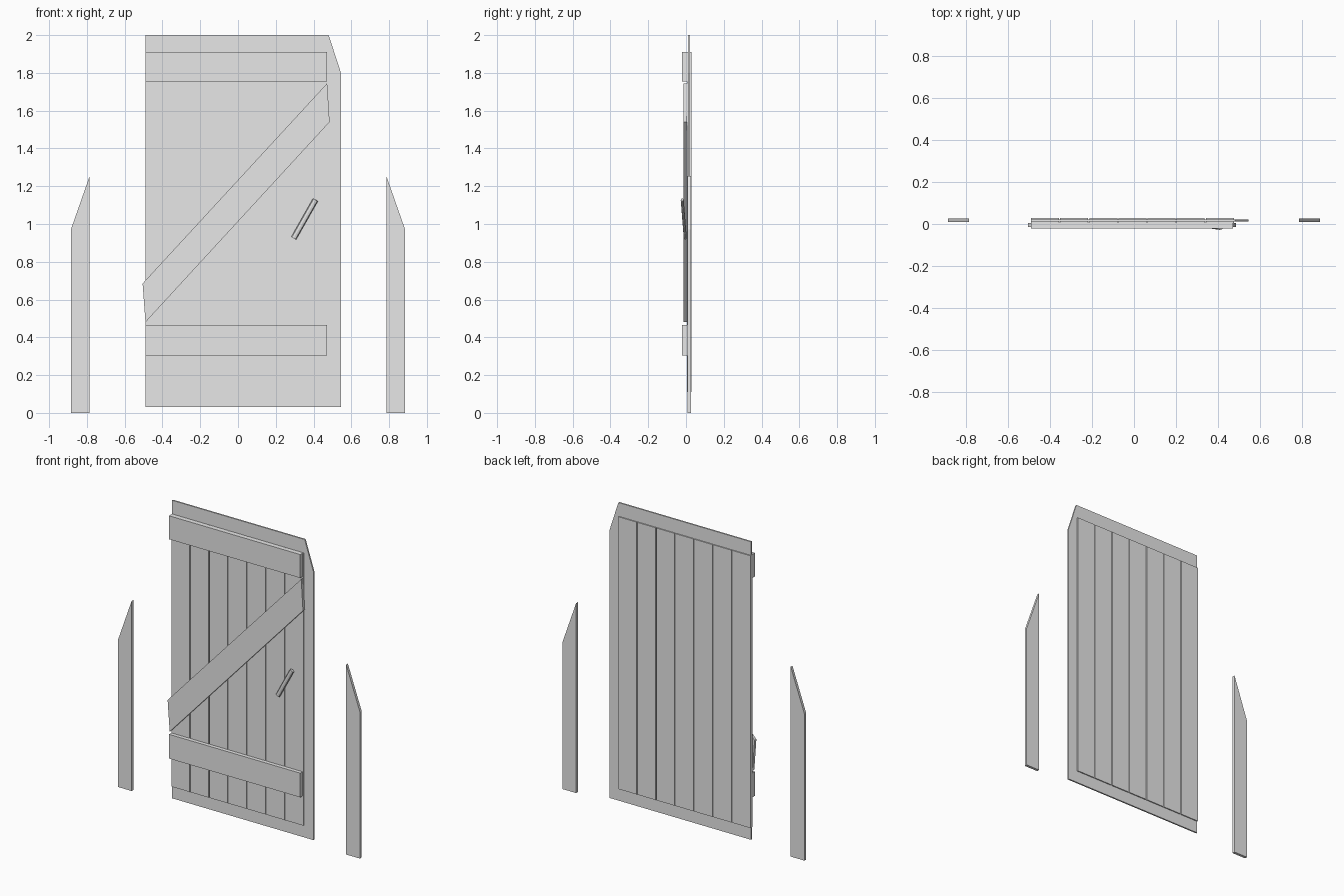
import bpy
import bmesh
from mathutils import Matrix, Vector

if "Cube" in bpy.data.objects:
    bpy.data.objects.remove(bpy.data.objects["Cube"])

grey = bpy.data.materials.new("plain grey")
grey.diffuse_color = (0.8, 0.8, 0.8, 1)
grey.use_nodes = True
grey.node_tree.nodes["Principled BSDF"].inputs["Base Color"].default_value = grey.diffuse_color


def finish(name, bm):
    bmesh.ops.recalc_face_normals(bm, faces=bm.faces)
    mesh = bpy.data.meshes.new(name)
    bm.to_mesh(mesh)
    bm.free()
    mesh.materials.append(grey)
    ob = bpy.data.objects.new(name, mesh)
    bpy.context.collection.objects.link(ob)
    return ob


def slab(name, outline, y0, y1):
    """Extrude an x-z outline from y0 to y1."""
    bm = bmesh.new()
    face = bm.faces.new([bm.verts.new((x, y0, z)) for x, z in outline])
    ext = bmesh.ops.extrude_face_region(bm, geom=[face])["geom"]
    verts = [g for g in ext if isinstance(g, bmesh.types.BMVert)]
    bmesh.ops.translate(bm, verts=verts, vec=(0, y1 - y0, 0))
    return finish(name, bm)


def board(name, x0, x1, z0, z1, y0, y1):
    return slab(name, [(x0, z0), (x1, z0), (x1, z1), (x0, z1)], y0, y1)


# Thin sheet in the middle, with a clipped top corner
slab("door_sheet", [(-0.49, 0.03), (0.545, 0.03), (0.545, 1.80),
                    (0.48, 2.0), (-0.49, 2.0)], 0.011, 0.021)

# Seven vertical planks with narrow gaps
LEFT, RIGHT, COUNT, GAP = -0.49, 0.475, 7, 0.005
pitch = (RIGHT - LEFT + GAP) / COUNT
for i in range(COUNT):
    x = LEFT + i * pitch
    board(f"door_plank_{i + 1}", x, x + pitch - GAP, 0.11, 1.91, 0.004, 0.028)

# Horizontal battens and the diagonal brace
board("lower_batten", -0.49, 0.47, 0.305, 0.465, -0.021, 0.006)
board("upper_batten", -0.49, 0.47, 1.755, 1.91, -0.021, 0.006)
slab("diagonal_brace", [(-0.49, 0.48), (0.485, 1.54),
                        (0.472, 1.745), (-0.505, 0.685)], -0.014, 0.005)

# Slanted handle bar, tilted out at the top
low, high = Vector((0.295, -0.004, 0.925)), Vector((0.41, -0.020, 1.128))
axis = high - low
side = axis.cross(Vector((0, 1, 0))).normalized()
depth = side.cross(axis).normalized()
frame = Matrix((side, depth, axis.normalized())).transposed().to_4x4()
bm = bmesh.new()
bmesh.ops.create_cone(bm, cap_ends=True, segments=8, radius1=1, radius2=1,
                      depth=axis.length)
bmesh.ops.scale(bm, verts=bm.verts, vec=(0.015, 0.008, 1))
bmesh.ops.transform(bm, verts=bm.verts,
                    matrix=Matrix.Translation((low + high) / 2) @ frame)
finish("handle", bm)

# Free-standing side posts with sloping tops
for name, s in (("left_post", -1), ("right_post", 1)):
    slab(name, [(s * 0.785, 0), (s * 0.885, 0),
                (s * 0.885, 0.97), (s * 0.785, 1.255)], 0.009, 0.027)
